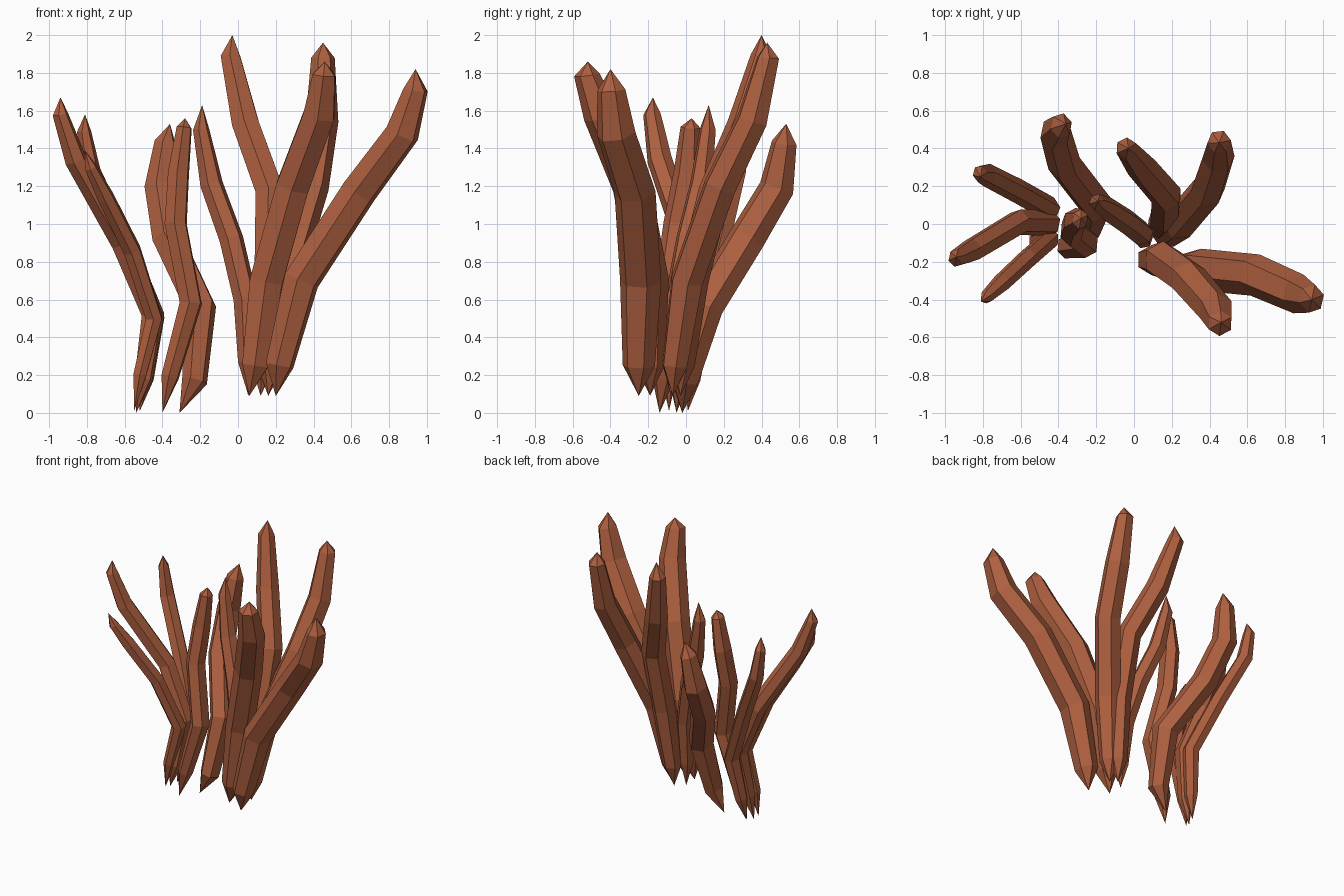
import bpy, bmesh, math
from mathutils import Vector

mat = bpy.data.materials.new("coral_brown")
mat.diffuse_color = (0.42, 0.115, 0.05, 1)
SIDES = 6
# relative thickness along a stalk, between the pointed base and pointed tip
PROFILE = [0.78, 1.0, 1.0, 0.95, 0.68]


def stalk(name, radius, path, twist=0.0, flat=1.0):
    """Faceted tapering tube through the path, pointed at both ends; flat squeezes it sideways."""
    pts = [Vector(p) for p in path]
    bm = bmesh.new()
    rings = []
    side = Vector((1, 0, 0))
    for i in range(1, len(pts) - 1):
        a = (pts[i] - pts[i - 1]).normalized()
        b = (pts[i + 1] - pts[i]).normalized()
        t = (a + b).normalized()
        side = (side - t * side.dot(t)).normalized()
        up = t.cross(side)
        r = radius * PROFILE[i - 1]
        ring = []
        for k in range(SIDES):
            ang = twist + 2 * math.pi * k / SIDES
            off = side * math.cos(ang) * flat + up * math.sin(ang)
            ring.append(bm.verts.new(pts[i] + off * r))
        rings.append(ring)
    base, tip = bm.verts.new(pts[0]), bm.verts.new(pts[-1])
    for k in range(SIDES):
        n = (k + 1) % SIDES
        bm.faces.new((base, rings[0][n], rings[0][k]))
        bm.faces.new((rings[-1][k], rings[-1][n], tip))
        for lo, hi in zip(rings, rings[1:]):
            bm.faces.new((lo[k], lo[n], hi[n], hi[k]))
    bmesh.ops.recalc_face_normals(bm, faces=bm.faces)
    me = bpy.data.meshes.new(name)
    bm.to_mesh(me)
    bm.free()
    me.materials.append(mat)
    bpy.context.collection.objects.link(bpy.data.objects.new(name, me))


# right cluster: raised base, taller and thicker stalks
stalk("right_outer_stalk", 0.112, [(.20, -.25, .09), (.22, -.25, .25), (.335, -.24, .70),
      (.64, -.27, 1.17), (.87, -.37, 1.48), (.94, -.395, 1.71), (.94, -.40, 1.82)], 0.3, 0.88)
stalk("right_front_stalk", 0.1, [(.06, -.19, .09), (.09, -.19, .25), (.15, -.19, .70),
      (.29, -.29, 1.20), (.43, -.45, 1.58), (.455, -.525, 1.79), (.46, -.52, 1.86)], 0.5)
stalk("right_back_stalk", 0.092, [(.16, -.07, .09), (.17, -.06, .25), (.24, .005, .70),
      (.39, .18, 1.20), (.445, .35, 1.55), (.45, .435, 1.88), (.45, .43, 1.96)], 0.1)
stalk("tall_back_stalk", 0.085, [(.12, -.03, .09), (.13, -.02, .25), (.165, .035, .70),
      (.17, .15, 1.17), (.04, .30, 1.53), (-.04, .40, 1.89), (-.03, .40, 2.0)], 0.4)
stalk("middle_stalk", 0.065, [(.055, -.08, .09), (.05, -.08, .27), (.04, -.05, .60),
      (-.035, .01, .92), (-.14, .08, 1.21), (-.195, .115, 1.50), (-.19, .12, 1.63)], 0.2)

# left cluster: grounded base, bent stalks
stalk("left_outer_stalk", 0.07, [(-.54, -.05, 0), (-.50, -.04, .18), (-.45, .005, .52),
      (-.61, .01, .90), (-.86, -.14, 1.34), (-.94, -.18, 1.58), (-.94, -.175, 1.67)], 0.3, 0.9)
stalk("left_back_stalk", 0.066, [(-.52, .01, .01), (-.49, .03, .18), (-.445, .08, .50),
      (-.615, .175, .92), (-.78, .26, 1.28), (-.815, .265, 1.49), (-.81, .25, 1.58)], 0.1, 0.85)
stalk("left_front_stalk", 0.055, [(-.55, -.09, .01), (-.52, -.09, .20), (-.445, -.08, .50),
      (-.56, -.18, .86), (-.70, -.31, 1.14), (-.78, -.385, 1.30), (-.81, -.41, 1.39)], 0.5, 0.9)
stalk("centre_back_stalk", 0.1, [(-.31, -.02, 0), (-.23, -.01, .17), (-.20, .10, .56),
      (-.37, .32, .92), (-.415, .48, 1.19), (-.385, .52, 1.43), (-.36, .53, 1.53)], 0.2, 0.88)
stalk("centre_front_stalk", 0.08, [(-.40, -.14, 0), (-.36, -.12, .19), (-.25, -.10, .58),
      (-.33, -.04, 1.0), (-.315, .01, 1.27), (-.285, .025, 1.51), (-.28, .03, 1.56)], 0.4, 0.8)
